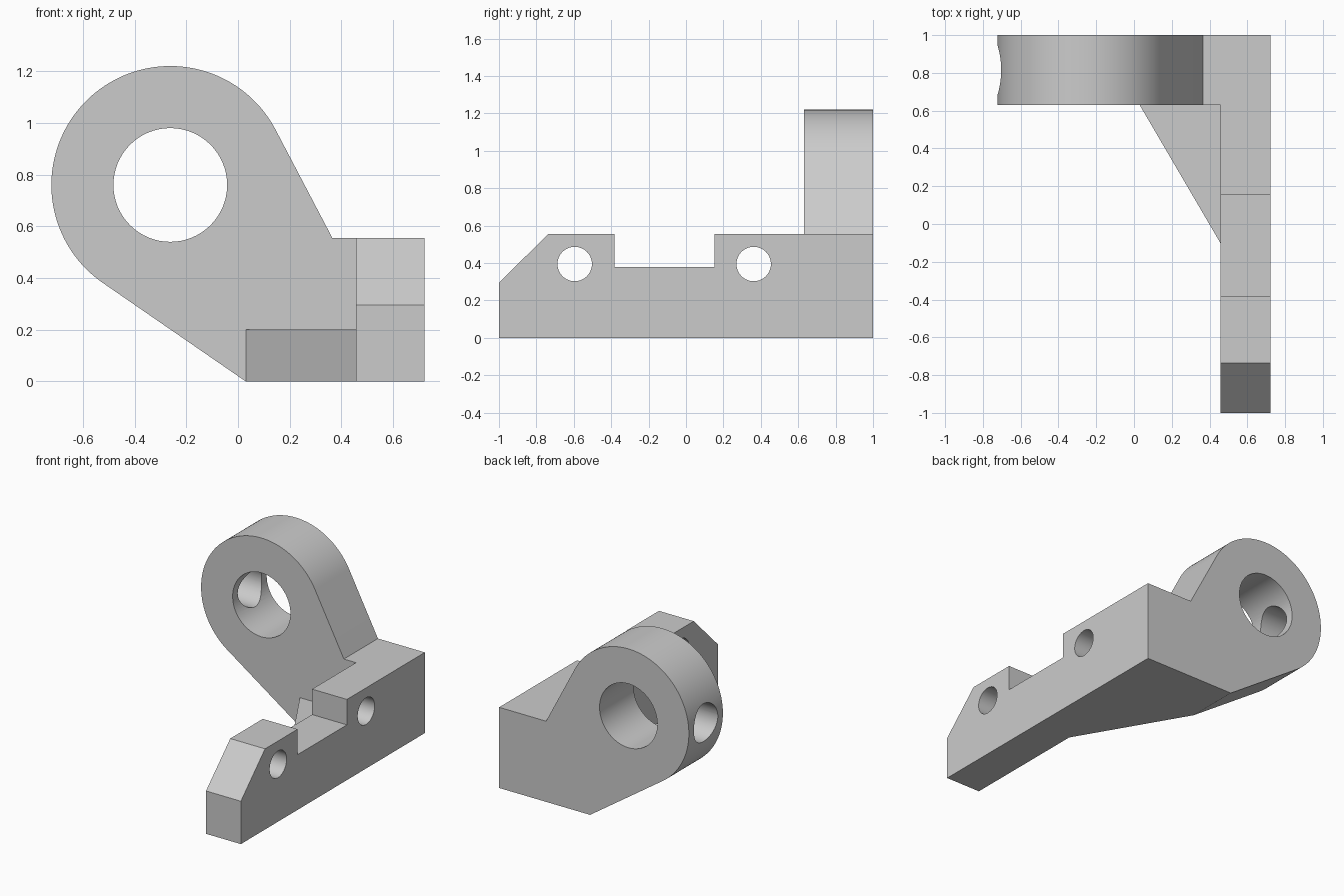
import bpy, bmesh
from math import atan2, acos, cos, sin, hypot, pi, radians
from mathutils import Matrix

cube = bpy.data.objects.get("Cube")
if cube:
    bpy.data.objects.remove(cube, do_unlink=True)

grey = bpy.data.materials.new("plain grey")
grey.use_nodes = True
colour = (0.6, 0.6, 0.6, 1)
grey.diffuse_color = colour
grey.node_tree.nodes["Principled BSDF"].inputs["Base Color"].default_value = colour

BAR_IN, BAR_OUT, BAR_TOP = 0.457, 0.722, 0.555
LUG_FRONT = 0.63
CX, CZ, R, BORE = -0.262, 0.76, 0.46, 0.22


def add_object(name, bm):
    bmesh.ops.recalc_face_normals(bm, faces=bm.faces)
    mesh = bpy.data.meshes.new(name)
    bm.to_mesh(mesh)
    bm.free()
    mesh.materials.append(grey)
    obj = bpy.data.objects.new(name, mesh)
    bpy.context.collection.objects.link(obj)
    return obj


def prism(name, points, offset):
    """Extrude a closed outline of 3D points along an offset."""
    bm = bmesh.new()
    face = bm.faces.new([bm.verts.new(p) for p in points])
    new = bmesh.ops.extrude_face_region(bm, geom=[face])["geom"]
    bmesh.ops.translate(bm, vec=offset,
                        verts=[v for v in new if isinstance(v, bmesh.types.BMVert)])
    return add_object(name, bm)


def drill(name, axis, centre, radius, depth):
    bm = bmesh.new()
    turn = Matrix.Rotation(pi / 2, 4, "Y" if axis == "X" else "X")
    bmesh.ops.create_cone(bm, cap_ends=True, segments=64, radius1=radius,
                          radius2=radius, depth=depth,
                          matrix=Matrix.Translation(centre) @ turn)
    return add_object(name, bm)


def combine(target, other, operation):
    mod = target.modifiers.new(other.name, "BOOLEAN")
    mod.operation, mod.solver, mod.object = operation, "EXACT", other
    bpy.context.view_layer.objects.active = target
    bpy.ops.object.modifier_apply(modifier=mod.name)
    bpy.data.objects.remove(other, do_unlink=True)


def tangent_angle(x, z, side):
    """Angle on the lug circle where the line from (x, z) touches it."""
    dx, dz = x - CX, z - CZ
    return atan2(dz, dx) + side * acos(R / hypot(dx, dz))


# Long bar with a chamfered nose and a rectangular notch
side = [(-1, 0), (1, 0), (1, BAR_TOP), (0.153, BAR_TOP), (0.153, 0.38),
        (-0.383, 0.38), (-0.383, BAR_TOP), (-0.737, BAR_TOP), (-1, 0.295)]
bracket = prism("bracket", [(BAR_IN, y, z) for y, z in side],
                (BAR_OUT - BAR_IN, 0, 0))

# Round lug with tangent flanks running into the bar
start = tangent_angle(0.365, BAR_TOP, 1)
end = tangent_angle(0.03, 0, -1) % (2 * pi)
steps = 80
outline = [(0.03, 0), (0.6, 0), (0.6, BAR_TOP), (0.365, BAR_TOP)]
for i in range(steps + 1):
    a = start + (end - start) * i / steps
    outline.append((CX + R * cos(a), CZ + R * sin(a)))
lug = prism("lug", [(x, LUG_FRONT, z) for x, z in outline], (0, 1 - LUG_FRONT, 0))

# Low triangular gusset in the corner
gusset = prism("gusset", [(0.03, LUG_FRONT, 0), (BAR_IN, -0.1, 0), (0.6, -0.1, 0),
                          (0.6, 0.8, 0), (0.03, 0.8, 0)], (0, 0, 0.2))
# Trim the gusset behind the lug face so it stays inside the lug
for v in gusset.data.vertices:
    if v.co.y > 0.7:
        v.co.y = LUG_FRONT

combine(bracket, lug, "UNION")
combine(bracket, gusset, "UNION")

# Main bore, radial hole in the lug, and two bolt holes in the bar
mid = (1 + LUG_FRONT) / 2
combine(bracket, drill("bore", "Y", (CX, mid, CZ), BORE, 1), "DIFFERENCE")
combine(bracket, drill("radial_hole", "X", (CX - 0.35, mid, CZ), 0.13, 0.7), "DIFFERENCE")
for y in (-0.595, 0.362):
    combine(bracket, drill("bolt_hole", "X", (0.6, y, 0.395), 0.092, 0.6), "DIFFERENCE")

bpy.ops.object.select_all(action="DESELECT")
bracket.select_set(True)
bpy.context.view_layer.objects.active = bracket
bpy.ops.object.shade_smooth_by_angle(angle=radians(20))
